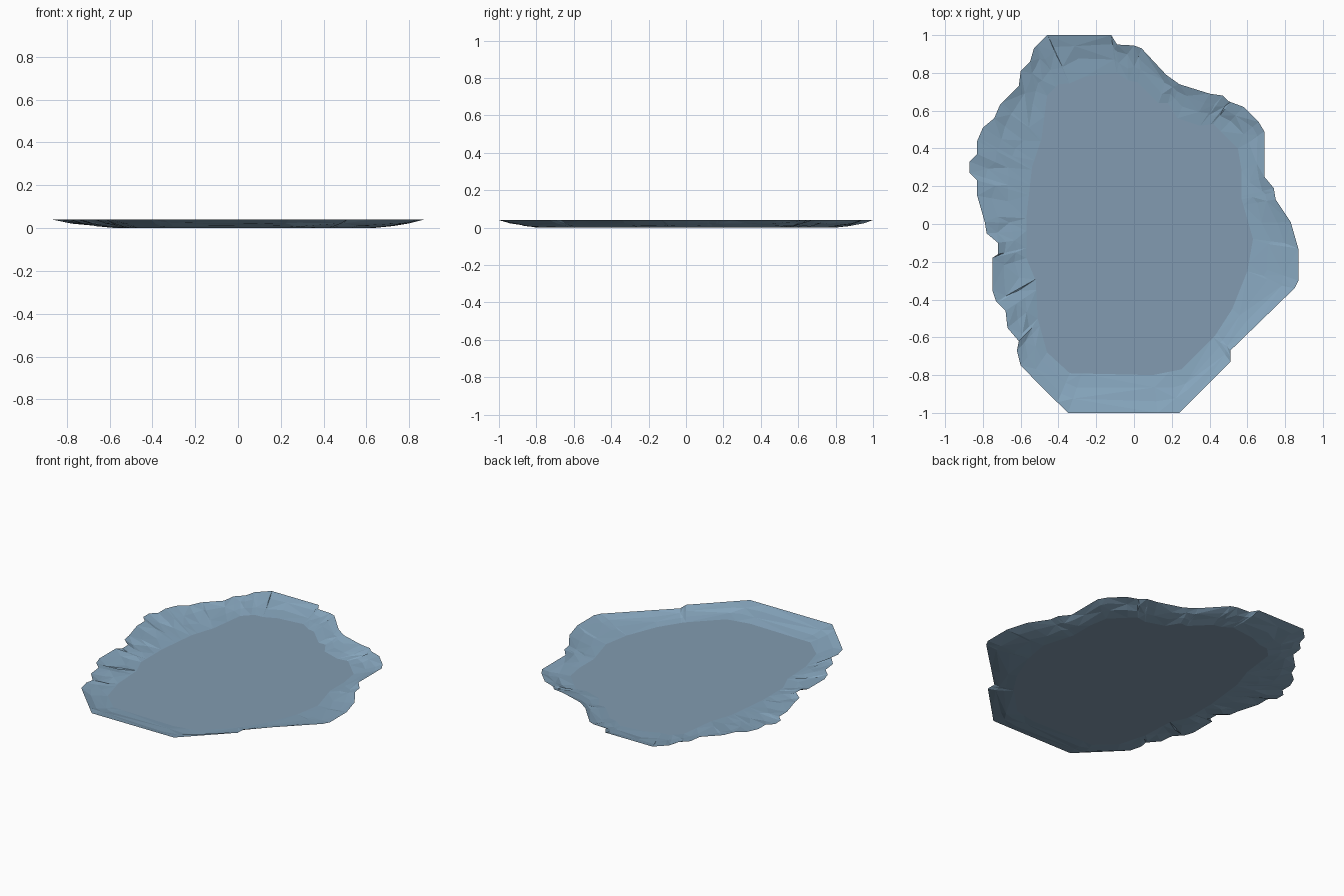
import bpy, math, random
from mathutils import Vector

if "Cube" in bpy.data.objects:
    bpy.data.objects.remove(bpy.data.objects["Cube"])

random.seed(4)

# Outline of the raised rim (z = 0.04) and of the flat bed (z = 0)
RIM = [(-.46, 1), (-.12, 1), (-.09, .95), (0, .945), (.04, .93), (.17, .79), (.24, .74),
       (.40, .69), (.47, .68), (.50, .65), (.58, .62), (.66, .54), (.69, .49), (.69, .25),
       (.74, .19), (.75, .13), (.83, .01), (.87, -.13), (.87, -.30), (.85, -.34),
       (.51, -.67), (.51, -.73), (.24, -1), (-.35, -1), (-.60, -.75), (-.62, -.67),
       (-.61, -.62), (-.67, -.55), (-.68, -.46), (-.73, -.41), (-.75, -.35), (-.75, -.18),
       (-.72, -.16), (-.72, -.10), (-.78, -.05), (-.79, .01), (-.83, .15), (-.83, .23),
       (-.87, .27), (-.87, .33), (-.83, .37), (-.83, .44), (-.80, .51), (-.74, .56),
       (-.71, .63), (-.61, .73), (-.60, .81), (-.55, .86), (-.53, .93)]
BED = [(-.40, .74), (-.34, .745), (-.26, .78), (-.09, .80), (-.03, .76), (.02, .75),
       (.13, .64), (.18, .64), (.23, .56), (.35, .52), (.42, .53), (.55, .40), (.57, .28),
       (.57, .13), (.63, -.08), (.60, -.25), (.52, -.45), (.43, -.59), (.25, -.77),
       (.10, -.80), (-.34, -.79), (-.46, -.68), (-.51, -.50), (-.52, -.30), (-.57, -.18),
       (-.57, .03), (-.54, .30), (-.49, .45), (-.46, .68)]


def material(name, rgb):
    m = bpy.data.materials.new(name)
    m.diffuse_color = (*rgb, 1)
    m.use_nodes = True
    m.node_tree.nodes["Principled BSDF"].inputs["Base Color"].default_value = m.diffuse_color
    return m


def build(name, verts, faces, mat):
    me = bpy.data.meshes.new(name)
    me.from_pydata(verts, [], faces)
    me.materials.append(mat)
    ob = bpy.data.objects.new(name, me)
    bpy.context.collection.objects.link(ob)
    return ob


def radius(poly, a):
    """Distance from the centre to the outline in direction a."""
    d = Vector((math.cos(a), math.sin(a)))
    best = 0
    for i, p in enumerate(poly):
        p, q = Vector(p), Vector(poly[(i + 1) % len(poly)])
        e = q - p
        den = d.cross(e)
        if abs(den) < 1e-9:
            continue
        t, s = p.cross(e) / den, p.cross(d) / den
        if t > 0 and -1e-5 <= s <= 1 + 1e-5:
            best = max(best, t)
    return best


blue = material("bank blue", (.24, .38, .51))
grey_blue = material("bed grey blue", (.225, .33, .44))

angles = sorted({round(math.atan2(y, x), 3) for x, y in RIM + BED})
n = len(angles)

# Sloping bank: rings from the rim down to the bed, with rough facets between
verts, faces = [], []
levels = [(0, .04), (.3, .023), (.62, .010), (1, 0)]
for k, (t, z) in enumerate(levels):
    for a in angles:
        rough = 0 < k < len(levels) - 1
        tt = t + (random.uniform(-.07, .07) if rough else 0)
        zz = z + (random.uniform(-.003, .003) if rough else 0)
        r = radius(RIM, a) * (1 - tt) + radius(BED, a) * tt
        verts.append((r * math.cos(a), r * math.sin(a), zz))
for k in range(len(levels) - 1):
    for i in range(n):
        j = (i + 1) % n
        a, b, c, d = k * n + i, k * n + j, (k + 1) * n + j, (k + 1) * n + i
        faces += [(a, b, c), (a, c, d)] if (i + k) % 2 else [(a, b, d), (b, c, d)]
build("sloping_bank", verts, faces, blue)

# Flat bed closing the bottom of the basin
build("flat_bed", verts[-n:] + [(0, 0, 0)], [(i, (i + 1) % n, n) for i in range(n)], grey_blue)
